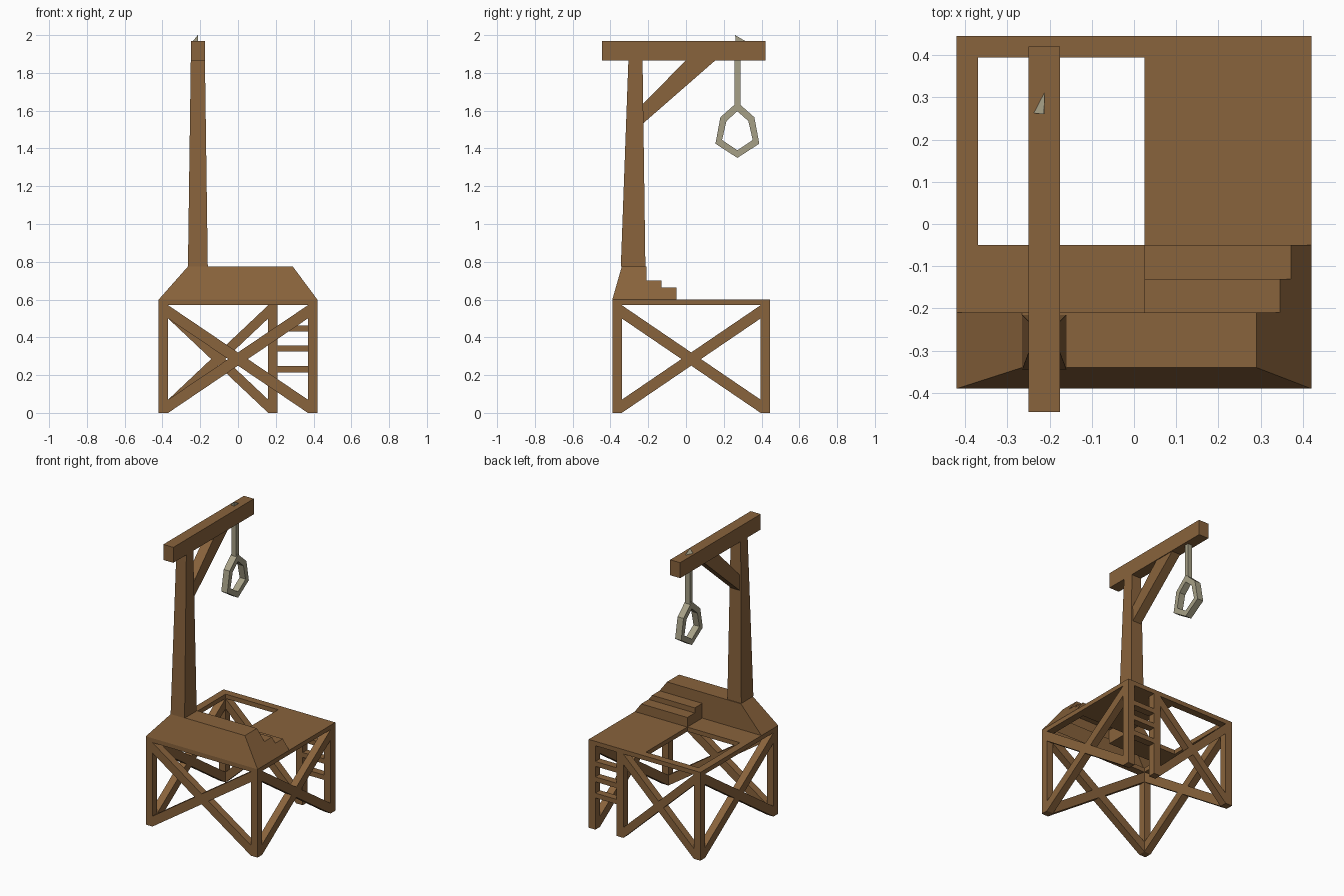
import bpy, bmesh

if "Cube" in bpy.data.objects:
    bpy.data.objects.remove(bpy.data.objects["Cube"])


def material(name, rgb):
    m = bpy.data.materials.new(name)
    m.diffuse_color = (*rgb, 1)
    m.use_nodes = True
    m.node_tree.nodes["Principled BSDF"].inputs["Base Color"].default_value = m.diffuse_color
    return m


WOOD = material("wood", (0.25, 0.125, 0.045))
ROPE = material("rope", (0.38, 0.35, 0.24))


def make(name, verts, faces, mat=WOOD):
    mesh = bpy.data.meshes.new(name)
    mesh.from_pydata(verts, [], faces)
    bm = bmesh.new()
    bm.from_mesh(mesh)
    bmesh.ops.recalc_face_normals(bm, faces=bm.faces)
    bm.to_mesh(mesh)
    bm.free()
    mesh.materials.append(mat)
    ob = bpy.data.objects.new(name, mesh)
    bpy.context.collection.objects.link(ob)
    return ob


def taper(name, low, high, z0, z1, mat=WOOD, bottom=True):
    """Block between two rectangles (x0, x1, y0, y1) at heights z0 and z1."""
    v = [(x, y, z) for (a, b, c, d), z in ((low, z0), (high, z1))
         for x, y in ((a, c), (b, c), (b, d), (a, d))]
    f = [(i, (i + 1) % 4, 4 + (i + 1) % 4, 4 + i) for i in range(4)] + [(4, 5, 6, 7)]
    if bottom:
        f.append((3, 2, 1, 0))
    return make(name, v, f, mat)


def box(name, x0, x1, y0, y1, z0, z1, mat=WOOD):
    return taper(name, (x0, x1, y0, y1), (x0, x1, y0, y1), z0, z1, mat)


def prism(name, pts, lo, hi, axis):
    """Extrude an outline (side, z) from lo to hi along the x or y axis."""
    n = len(pts)
    v = [(d, s, z) if axis == "x" else (s, d, z) for d in (lo, hi) for s, z in pts]
    f = [(i, (i + 1) % n, n + (i + 1) % n, n + i) for i in range(n)]
    return make(name, v, f + [tuple(range(n)), tuple(range(2 * n - 1, n - 1, -1))])


def cross(name, a, b, lo, hi, axis):
    """Two crossed planks filling the bay from a to b."""
    for tag, p, q in (("falling", a, b), ("rising", b, a)):
        prism(f"{name}_{tag}_brace", [(p, .57), (q, .07), (q, 0), (p, .50)], lo, hi, axis)


X, Y0, Y1, T = 0.42, -0.39, 0.445, 0.05

# Corner legs and the extra ladder leg
for side, x in (("left", -X), ("right", X - T)):
    for end, y in (("front", Y0), ("back", Y1 - T)):
        box(f"{end}_{side}_leg", x, x + T, y, y + T, 0, .57)
    cross(f"{side}_side", Y0 + T, Y1 - T, x, x + T, "x")
    box(f"{side}_rail", x, x + T, Y0 + T, Y1 - T, .57, .60)
box("ladder_leg", .16, .21, Y1 - T, Y1, 0, .57)
for i, z in enumerate((.215, .325, .43)):
    box(f"ladder_rung_{i + 1}", .21, X - T, Y1 - T, Y1, z, z + .033)

# Front and back bracing and rails
cross("front", -X + T, X - T, Y0, Y0 + T, "y")
cross("back", -X + T, .16, Y1 - T, Y1, "y")
for end, y in (("front", Y0), ("back", Y1 - T)):
    box(f"{end}_rail", -X, X, y, y + T, .57, .60)

# Deck around the trapdoor opening
box("right_deck", .025, X - T, -.05, Y1 - T, .57, .60)
box("front_deck", -X + T, .025, -.21, -.05, .57, .60)


# Hollow raised platform and its steps, sharing one sloped right side
def slope(z):
    return X - (z - .60) * .743


taper("raised_platform", (-X, X, Y0, -.21), (-.265, .29, -.34, -.21), .60, .775, bottom=False)
for name, y, z0, z1 in (("lower_step", -.05, .60, .665), ("upper_step", -.13, .665, .70)):
    taper(name, (.025, slope(z0), -.21, y), (.025, slope(z1), -.21, y), z0, z1, bottom=False)

# Post, beam and diagonal brace
taper("post", (-.265, -.16, -.345, -.215), (-.25, -.175, -.305, -.23), .775, 1.865)
box("top_beam", -.25, -.175, -.445, .42, 1.865, 1.97)
prism("beam_brace", [(-.23, 1.53), (.155, 1.866), (0, 1.866), (-.23, 1.635)], -.245, -.18, "x")

# Rope with its pointed end above the beam
box("rope", -.23, -.195, .258, .288, 1.62, 1.90, ROPE)
make("rope_end", [(-.213, .26, 2.0), (-.239, .263, 1.968), (-.212, .263, 1.968), (-.212, .315, 1.968)],
     [(0, 1, 2), (0, 2, 3), (0, 3, 1), (1, 3, 2)], ROPE)

# Six-sided rope loop
outer = [(.272, 1.645), (.182, 1.565), (.156, 1.425), (.272, 1.35), (.388, 1.425), (.362, 1.565)]
inner = [(.272, 1.597), (.214, 1.545), (.191, 1.445), (.272, 1.39), (.353, 1.445), (.33, 1.545)]
verts = [(x, y, z) for ring, x in ((outer, -.235), (outer, -.19), (inner, -.19), (inner, -.235))
         for y, z in ring]
faces = [(r * 6 + i, r * 6 + (i + 1) % 6, (r + 1) % 4 * 6 + (i + 1) % 6, (r + 1) % 4 * 6 + i)
         for r in range(4) for i in range(6)]
make("rope_loop", verts, faces, ROPE)
